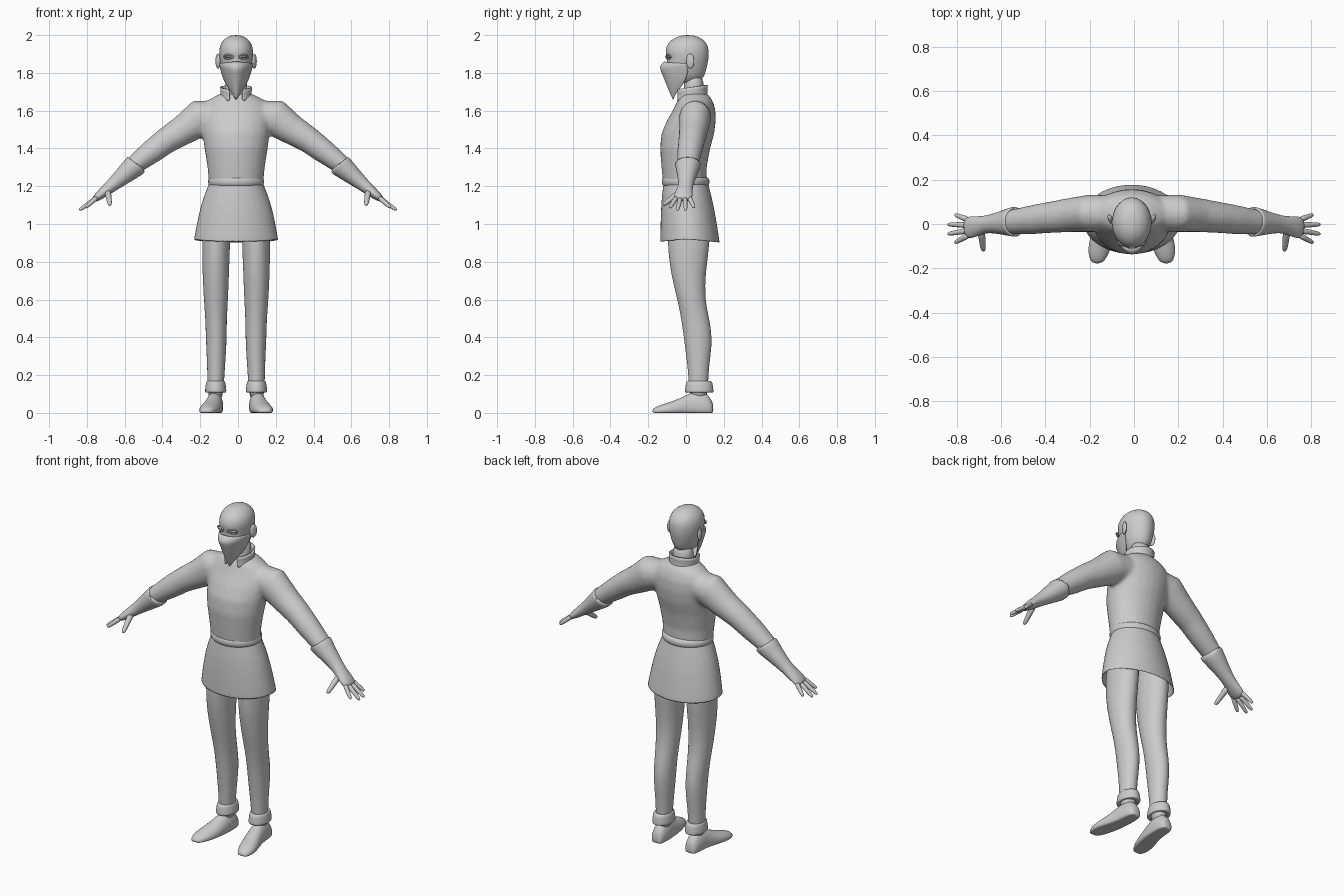
import bpy, bmesh, math
from mathutils import Vector

cube = bpy.data.objects.get("Cube")
if cube:
    bpy.data.objects.remove(cube)

grey = bpy.data.materials.new("plain grey")
grey.use_nodes = True
grey.diffuse_color = (0.6, 0.6, 0.6, 1)
grey.node_tree.nodes["Principled BSDF"].inputs["Base Color"].default_value = (0.6, 0.6, 0.6, 1)

BODY_X = -0.01
X, Y, Z = Vector((1, 0, 0)), Vector((0, 1, 0)), Vector((0, 0, 1))


def bridge(bm, rings, closed=True):
    """Join neighbouring vertex rings with quads."""
    for a, b in zip(rings, rings[1:]):
        n = len(a)
        for i in range(n if closed else n - 1):
            j = (i + 1) % n
            bm.faces.new((a[i], a[j], b[j], b[i]))


def tube(bm, stations, side=Y, fixed=None, sides=20, caps=True):
    """Loft ellipses; a station is (x, y, z, radius along side, other radius)."""
    pts = [Vector(s[:3]) for s in stations]
    rings = []
    for k, s in enumerate(stations):
        t = fixed or (pts[min(k + 1, len(pts) - 1)] - pts[max(k - 1, 0)]).normalized()
        u = (side - t * side.dot(t)).normalized()
        w = t.cross(u)
        angles = [math.tau * i / sides for i in range(sides)]
        rings.append([bm.verts.new(pts[k] + u * s[3] * math.cos(a) + w * s[4] * math.sin(a))
                      for a in angles])
    bridge(bm, rings)
    if caps:
        bm.faces.new(rings[0])
        bm.faces.new(rings[-1])


def upright(bm, rows, caps=True, sides=24):
    """Loft level rings; a row is (z, half width, front y, back y)."""
    tube(bm, [(BODY_X, (f + b) / 2, z, (b - f) / 2, w) for z, w, f, b in rows],
         fixed=Z, sides=sides, caps=caps)


def finish(bm, name, subsurf=1):
    bmesh.ops.recalc_face_normals(bm, faces=bm.faces)
    for f in bm.faces:
        f.smooth = True
    mesh = bpy.data.meshes.new(name)
    bm.to_mesh(mesh)
    bm.free()
    mesh.materials.append(grey)
    ob = bpy.data.objects.new(name, mesh)
    bpy.context.collection.objects.link(ob)
    if subsurf:
        ob.modifiers.new("Subdivision", "SUBSURF").levels = subsurf
        ob.modifiers["Subdivision"].render_levels = subsurf
    return ob


def blob(name, centre, radii, turn=0):
    bm = bmesh.new()
    bmesh.ops.create_uvsphere(bm, u_segments=16, v_segments=10, radius=1)
    ob = finish(bm, name, 0)
    ob.location, ob.scale, ob.rotation_euler = centre, radii, (0, 0, turn)
    return ob


# Tunic: torso and sleeves fused into one smooth skin
bm = bmesh.new()
upright(bm, [(1.20, .143, -.12, .11), (1.3, .152, -.13, .11), (1.4, .168, -.138, .128),
             (1.48, .178, -.13, .15), (1.55, .185, -.1, .158), (1.61, .18, -.065, .155),
             (1.655, .15, -.045, .14), (1.69, .085, -.03, .115)])
for s in (1, -1):
    tube(bm, [(s * .10, .05, 1.58, .08, .075), (s * .2, .048, 1.562, .085, .098),
              (s * .29, .04, 1.497, .077, .08), (s * .375, .03, 1.445, .071, .07),
              (s * .455, .02, 1.385, .066, .064), (s * .56, .008, 1.305, .055, .05)])
tunic = finish(bm, "tunic", 0)
remesh = tunic.modifiers.new("Remesh", "REMESH")
remesh.mode, remesh.voxel_size, remesh.use_smooth_shade = "VOXEL", .011, True
relax = tunic.modifiers.new("Smooth", "SMOOTH")
relax.factor, relax.iterations = .5, 8

# Belt and open skirt with a curved hem
bm = bmesh.new()
upright(bm, [(1.2, .13, -.11, .10), (1.2, .142, -.122, .118), (1.215, .15, -.13, .126),
             (1.235, .15, -.13, .126), (1.248, .142, -.122, .116), (1.25, .13, -.11, .1)], caps=False)
finish(bm, "belt")
bm = bmesh.new()
upright(bm, [(1.23, .138, -.118, .115), (1.17, .163, -.126, .13), (1.1, .188, -.133, .147),
             (1.0, .21, -.136, .165), (.93, .223, -.137, .178), (.918, .225, -.137, .18),
             (.918, .219, -.131, .174), (1.1, .18, -.125, .138), (1.22, .13, -.11, .105)], caps=False)
for v in bm.verts:
    if v.co.z < .95:
        v.co.z -= .1 * abs(v.co.y)
finish(bm, "skirt")

for s, tag in ((1, "left"), (-1, "right")):
    # Leg
    rows = [(1.12, .1, -.1, .13, .07), (.9, .106, -.1, .13, .076), (.75, .108, -.085, .104, .071),
            (.6, .107, -.046, .1, .065), (.5, .106, -.026, .124, .057), (.4, .105, -.012, .14, .056),
            (.3, .105, 0, .131, .051), (.2, .107, .014, .116, .045), (.05, .11, .015, .12, .042)]
    bm = bmesh.new()
    tube(bm, [(BODY_X + s * x, (f + b) / 2, z, (b - f) / 2, w) for z, x, f, b, w in rows], fixed=Z)
    finish(bm, tag + "_leg")

    # Ankle cuff
    rows = [(.165, .04, .04), (.172, .062, .046), (.162, .071, .052), (.13, .075, .056),
            (.112, .078, .058), (.106, .072, .052), (.112, .045, .04)]
    bm = bmesh.new()
    tube(bm, [(BODY_X + s * .108, .07, z, ry, rx) for z, ry, rx in rows], fixed=Z, caps=False)
    finish(bm, tag + "_ankle_cuff")

    # Shoe with a flat sole, turned slightly outwards
    rows = [(.11, .145, .04, .022), (.112, .132, .085, .038), (.112, .08, .12, .046),
            (.115, .03, .11, .046), (.126, -.03, .078, .052), (.142, -.09, .056, .055),
            (.152, -.145, .04, .045), (.156, -.18, .02, .022)]
    bm = bmesh.new()
    tube(bm, [(BODY_X + s * x, y, .3 * h, w, .7 * h) for x, y, h, w in rows], side=X, fixed=Y)
    for v in bm.verts:
        v.co.z = max(v.co.z, 0)
    finish(bm, tag + "_shoe")

    # Glove: flared cuff, wrist and palm
    bm = bmesh.new()
    tube(bm, [(s * x, y, z, a, b) for x, y, z, a, b in (
        (.56, .01, 1.295, .054, .05), (.538, .01, 1.316, .062, .058), (.534, .01, 1.318, .069, .064),
        (.54, .01, 1.313, .069, .064), (.60, .005, 1.262, .053, .05), (.66, 0, 1.21, .038, .036),
        (.70, -.008, 1.178, .043, .03), (.735, -.015, 1.15, .051, .024), (.765, -.018, 1.126, .046, .016))])
    finish(bm, tag + "_glove")

    # Fingers and thumb
    digits = (("index", (.745, -.05, 1.142), (.808, -.085, 1.086)),
              ("middle", (.75, -.03, 1.138), (.84, -.045, 1.073)),
              ("ring", (.75, -.005, 1.138), (.84, -.002, 1.073)),
              ("little", (.745, .018, 1.142), (.808, .043, 1.086)),
              ("thumb", (.69, -.025, 1.175), (.678, -.122, 1.1)))
    for label, base, tip in digits:
        bm = bmesh.new()
        a, b = Vector(base), Vector(tip)
        r = .016 if label == "thumb" else .0125
        path = [a.lerp(b, t) for t in (0, .35, .7, .94, 1)]
        tube(bm, [(s * p.x, p.y, p.z, r * k, r * k) for p, k in zip(path, (1.3, 1.05, .95, .75, .35))],
             side=Z, sides=8)
        finish(bm, tag + "_" + label)

    # Ear, eyeball and almond eyelid rim
    blob(tag + "_ear", (BODY_X + s * .096, .022, 1.862), (.011, .023, .04), -s * -.4 - s * .8)
    blob(tag + "_eye", (BODY_X + s * .04, -.087, 1.885), (.02, .014, .007), s * .35)
    bm = bmesh.new()
    loop = [(BODY_X + s * (.04 + .025 * math.cos(a)), -.095 + .011 * math.cos(a),
             1.885 + .011 * math.sin(a)) for a in [math.tau * i / 16 for i in range(17)]]
    tube(bm, [(*p, .004, .004) for p in loop], side=Y, sides=6, caps=False)
    finish(bm, tag + "_eyelid", 0)

# Neck and head
bm = bmesh.new()
upright(bm, [(1.62, .062, -.015, .1), (1.7, .06, -.012, .095), (1.8, .058, -.01, .092)])
finish(bm, "neck")
bm = bmesh.new()
upright(bm, [(1.745, .03, -.07, .03), (1.76, .052, -.085, .088), (1.8, .073, -.1, .104),
             (1.85, .084, -.104, .116), (1.875, .088, -.1, .12), (1.905, .091, -.111, .122),
             (1.94, .088, -.106, .119), (1.97, .073, -.084, .1), (1.99, .048, -.052, .07),
             (2.0, .02, -.015, .035)])
finish(bm, "head")

# Pointed face mask: an open shell hanging from the nose
bm = bmesh.new()
rings = []
for z, w, front, back in ((1.862, .09, -.114, .01), (1.835, .088, -.146, .012), (1.8, .079, -.13, .01),
                          (1.76, .066, -.113, -.002), (1.72, .042, -.097, -.03), (1.69, .022, -.084, -.055),
                          (1.66, .003, -.07, -.066)):
    arc = [math.pi * (i / 16 - .5) for i in range(17)]
    rings.append([bm.verts.new((BODY_X + w * math.sin(a), back + (front - back) * math.cos(a) ** 1.2,
                                z - (.012 if z > 1.85 else 0) * abs(math.sin(a)))) for a in arc])
bridge(bm, rings, closed=False)
mask = finish(bm, "face_mask")
mask.modifiers.new("Thickness", "SOLIDIFY").thickness = .004

# Standing collar, split at the front
bm = bmesh.new()
rings = []
for rise, grow in ((-.03, 1.0), (0, .95), (.035, 1.0)):
    arc = [math.radians(-65 + 310 * i / 28) for i in range(29)]
    rings.append([bm.verts.new((BODY_X + .077 * grow * math.cos(a), .03 + .078 * grow * math.sin(a),
                                1.69 + rise + .012 * math.sin(a))) for a in arc])
bridge(bm, rings, closed=False)
collar = finish(bm, "collar")
collar.modifiers.new("Thickness", "SOLIDIFY").thickness = .008
